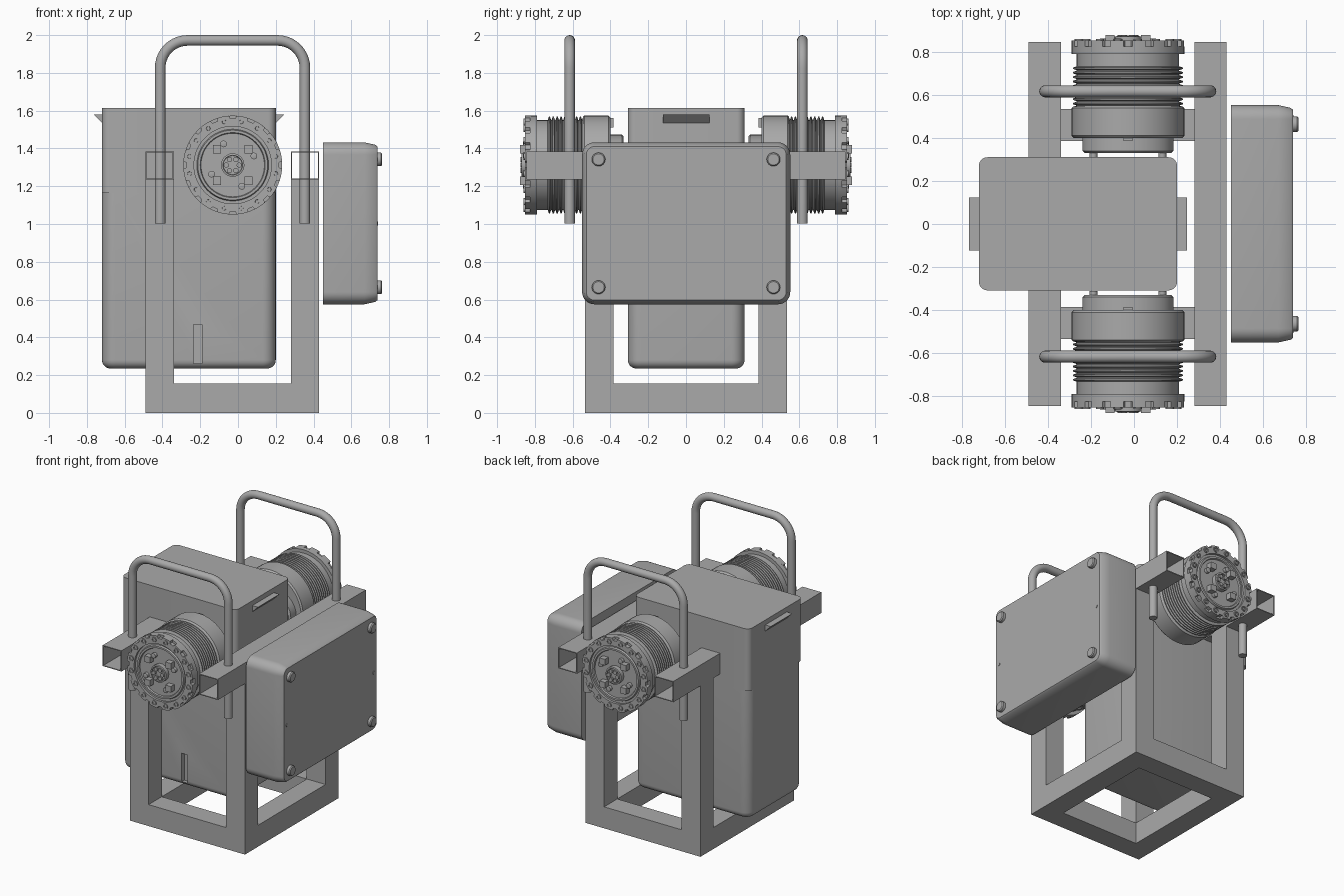
import bpy, bmesh, math
from mathutils import Vector as V

if "Cube" in bpy.data.objects:
    bpy.data.objects.remove(bpy.data.objects["Cube"], do_unlink=True)

grey = bpy.data.materials.new("plain_grey")
grey.use_nodes = True
COLOUR = (0.4, 0.4, 0.4, 1)
grey.diffuse_color = COLOUR
grey.node_tree.nodes["Principled BSDF"].inputs["Base Color"].default_value = COLOUR


def finish(name, bm, smooth=True):
    bmesh.ops.recalc_face_normals(bm, faces=bm.faces)
    me = bpy.data.meshes.new(name)
    bm.to_mesh(me)
    bm.free()
    me.materials.append(grey)
    ob = bpy.data.objects.new(name, me)
    bpy.context.collection.objects.link(ob)
    if smooth:
        bpy.ops.object.select_all(action='DESELECT')
        ob.select_set(True)
        bpy.context.view_layer.objects.active = ob
        bpy.ops.object.shade_smooth_by_angle(angle=math.radians(32))
    return ob


def loft(bm, rings, loop=False):
    """Skin a list of point rings, capped at both ends or joined in a loop."""
    vs = [[bm.verts.new(p) for p in r] for r in rings]
    n = len(vs[0])
    pairs = list(zip(vs, vs[1:])) + ([(vs[-1], vs[0])] if loop else [])
    for a, b in pairs:
        for i in range(n):
            j = (i + 1) % n
            bm.faces.new((a[i], a[j], b[j], b[i]))
    if not loop:
        bm.faces.new(vs[0])
        bm.faces.new(vs[-1])


def box(bm, x0, x1, y0, y1, z0, z1):
    loft(bm, [[V((x0, y0, z)), V((x1, y0, z)), V((x1, y1, z)), V((x0, y1, z))] for z in (z0, z1)])


def place(axis, u, v, d):
    return V({'x': (d, u, v), 'y': (u, d, v), 'z': (u, v, d)}[axis])


def lathe(bm, axis, cu, cv, profile, segs=48, squash=1):
    """Turn (radius, depth) pairs about an axis."""
    angles = [math.tau * i / segs for i in range(segs)]
    loft(bm, [[place(axis, cu + r * math.cos(a), cv + squash * r * math.sin(a), d)
               for a in angles] for r, d in profile])


def rounded_prism(bm, axis, u0, u1, v0, v1, radius, layers, steps=8):
    """Rounded rectangle stacked in (depth, inset) layers."""
    rings = []
    for d, inset in layers:
        r = max(radius - inset, 0.012)
        ring = []
        for k, (su, sv) in enumerate(((1, 1), (-1, 1), (-1, -1), (1, -1))):
            cu = (u1 - inset - r) if su > 0 else (u0 + inset + r)
            cv = (v1 - inset - r) if sv > 0 else (v0 + inset + r)
            for i in range(steps + 1):
                a = math.pi / 2 * (k + i / steps)
                ring.append(place(axis, cu + r * math.cos(a), cv + r * math.sin(a), d))
        rings.append(ring)
    loft(bm, rings)


# Open stand: four posts on a square base of rails
POSTS_X = ((-0.49, -0.34), (0.28, 0.43))
POSTS_Y = ((-0.535, -0.385), (0.385, 0.535))
RAIL, TOP = 0.155, 1.235
bm = bmesh.new()
for x0, x1 in POSTS_X:
    box(bm, x0, x1, -0.535, 0.535, 0, RAIL)
    for y0, y1 in POSTS_Y:
        box(bm, x0, x1, y0, y1, RAIL, TOP)
for y0, y1 in POSTS_Y:
    box(bm, -0.34, 0.28, y0, y1, 0, RAIL)
finish("stand_frame", bm, False)

# Hollow square tubes lying on the posts
bm = bmesh.new()
for x0, x1 in POSTS_X:
    rings = []
    for y, t in ((-0.845, 0), (0.845, 0), (0.845, 0.006), (-0.845, 0.006)):
        a, b, c, d = x0 + t, x1 - t, TOP + t, 1.385 - t
        rings.append([V((a, y, c)), V((b, y, c)), V((b, y, d)), V((a, y, d))])
    loft(bm, rings, loop=True)
finish("carrying_tubes", bm, False)

# Tall container: upper part, softer lower part, side lips
LX, RX, FY, BY, STEP = -0.72, 0.2, -0.308, 0.31, 1.165
bm = bmesh.new()
rounded_prism(bm, 'z', LX, RX, FY, BY, 0.04, [(STEP, 0), (1.615, 0)])
finish("container_top", bm)
bm = bmesh.new()
R = 0.045
curve = [(0.235 + R - R * math.cos(a), R - R * math.sin(a))
         for a in (math.pi / 12 * i for i in range(7))]
rounded_prism(bm, 'z', LX, RX, FY, BY, 0.07, curve + [(STEP, 0)])
lower = finish("container_body", bm)

bm = bmesh.new()
box(bm, -0.235, -0.19, -0.4, FY + 0.03, 0.262, 0.468)
cutter = finish("groove_cutter", bm, False)
cutter.hide_render = True
mod = lower.modifiers.new("groove", 'BOOLEAN')
mod.operation, mod.object, mod.solver = 'DIFFERENCE', cutter, 'EXACT'
bpy.context.view_layer.objects.active = lower
bpy.ops.object.modifier_apply(modifier="groove")
bpy.data.objects.remove(cutter, do_unlink=True)

bm = bmesh.new()
for edge, s in ((LX, -1), (RX, 1)):
    loft(bm, [[V((edge - s * 0.01, y, 1.58)), V((edge + s * 0.045, y, 1.58)),
               V((edge - s * 0.01, y, 1.525))] for y in (-0.122, 0.124)])
finish("container_lips", bm, False)

# Side panel housing with tapered outer face, feet and small screws
bm = bmesh.new()
rounded_prism(bm, 'x', -0.55, 0.552, 0.575, 1.432, 0.065,
              [(0.45, 0), (0.67, 0), (0.728, 0.013), (0.738, 0.022)])
finish("side_housing", bm)
bm = bmesh.new()
for y in (-0.463, 0.463):
    for z in (0.665, 1.342):
        lathe(bm, 'x', y, z, [(0.036, 0.73), (0.036, 0.757), (0.03, 0.763)], 24)
    lathe(bm, 'x', y * 1.07, 1.003, [(0.011, 0.73), (0.011, 0.741)], 12)
finish("housing_feet", bm)

# Drum and handle at each end; s is the side along y
CX, CZ = -0.028, 1.312
for s, end in ((-1, "front"), (1, "back")):
    # Turned drum body with ribbed neck
    profile = [(0.2, 0.4), (0.252, 0.4), (0.262, 0.41), (0.262, 0.538), (0.255, 0.545)]
    for i in range(9):
        y = 0.55 + i * 0.0205
        profile += [(0.238, y), (0.256, y + 0.006), (0.256, y + 0.012), (0.238, y + 0.018)]
    profile += [(0.238, 0.79), (0.262, 0.79), (0.262, 0.825), (0.235, 0.825)]
    profile += [(0.235, 0.836), (0.19, 0.836), (0.185, 0.848), (0.172, 0.848),
                (0.168, 0.838), (0.12, 0.838)]
    bm = bmesh.new()
    lathe(bm, 'y', CX, CZ, [(r, s * y) for r, y in profile])
    finish(end + "_drum", bm)

    # Toothed rim with a bolt on each tooth
    N = 16
    bm = bmesh.new()
    steps = ((-0.3, 0.262), (-0.1, 0.262), (0.1, 0.262), (0.3, 0.262), (0.36, 0.246), (0.64, 0.246))
    teeth = [(math.tau * (k + 0.5 + f) / N, r) for k in range(N) for f, r in steps]
    loft(bm, [[V((CX + q * math.cos(a), s * y, CZ + q * math.sin(a)))
               for a, r in teeth for q in [r if outer else 0.205]]
              for outer, y in ((1, 0.82), (1, 0.853), (0, 0.853), (0, 0.82))], loop=True)
    for k in range(N):
        a = math.tau * (k + 0.5) / N
        lathe(bm, 'y', CX + 0.233 * math.cos(a), CZ + 0.233 * math.sin(a),
              [(0.019, s * 0.845), (0.019, s * 0.86), (0.011, s * 0.86), (0.01, s * 0.852)], 12)
    finish(end + "_drum_rim", bm)

    # Hub, sockets and screws on the end face
    bm = bmesh.new()
    lathe(bm, 'y', CX, CZ, [(r, s * y) for r, y in
                            ((0.062, 0.83), (0.062, 0.87), (0.052, 0.872), (0.05, 0.862))], 24)
    for k in range(6):
        a = math.tau * k / 6
        lathe(bm, 'y', CX + 0.034 * math.cos(a), CZ + 0.034 * math.sin(a),
              [(0.014, s * 0.86), (0.014, s * 0.877)], 10)
    for k in range(4):
        a = math.tau * (k + 0.5) / 4
        px, pz = CX + 0.118 * math.cos(a), CZ + 0.118 * math.sin(a)
        h = 0.022
        box(bm, px - h, px + h, s * 0.83, s * 0.878, pz - h, pz + h)
        a -= 0.38
        lathe(bm, 'y', CX + 0.122 * math.cos(a), CZ + 0.122 * math.sin(a),
              [(0.018, s * 0.83), (0.018, s * 0.86), (0.01, s * 0.862)], 12)
    finish(end + "_drum_hub", bm)

    # Inner coupling with pins and a locating key
    bm = bmesh.new()
    lathe(bm, 'y', CX, CZ, [(0.212, s * 0.41), (0.212, s * 0.34), (0.2, s * 0.33)], 48, 0.76)
    for x in (-0.16, 0.16):
        lathe(bm, 'y', CX + x, CZ + 0.06, [(0.018, s * 0.35), (0.018, s * 0.312)], 12)
    box(bm, CX - 0.02, CX + 0.02, s * 0.385, s * 0.41, CZ + 0.2, CZ + 0.25)
    finish(end + "_coupling", bm)

    # Bent tube handle
    L, RT, H, B, T = -0.412, 0.354, 1.972, 0.145, 0.028
    path = [(L, 1.003, math.pi)]
    for cx, start in ((L + B, math.pi), (RT - B, math.pi / 2)):
        for i in range(11):
            a = start - math.pi / 2 * i / 10
            path.append((cx + B * math.cos(a), H - B + B * math.sin(a), a))
    path.append((RT, 1.003, 0))
    bm = bmesh.new()
    rings = []
    for x, z, a in path:
        out = V((math.cos(a), 0, math.sin(a)))
        turn = [math.tau * i / 20 for i in range(20)]
        rings.append([V((x, s * 0.616, z)) + T * (out * math.cos(t) + V((0, math.sin(t), 0)))
                      for t in turn])
    loft(bm, rings)
    finish(end + "_handle", bm)
